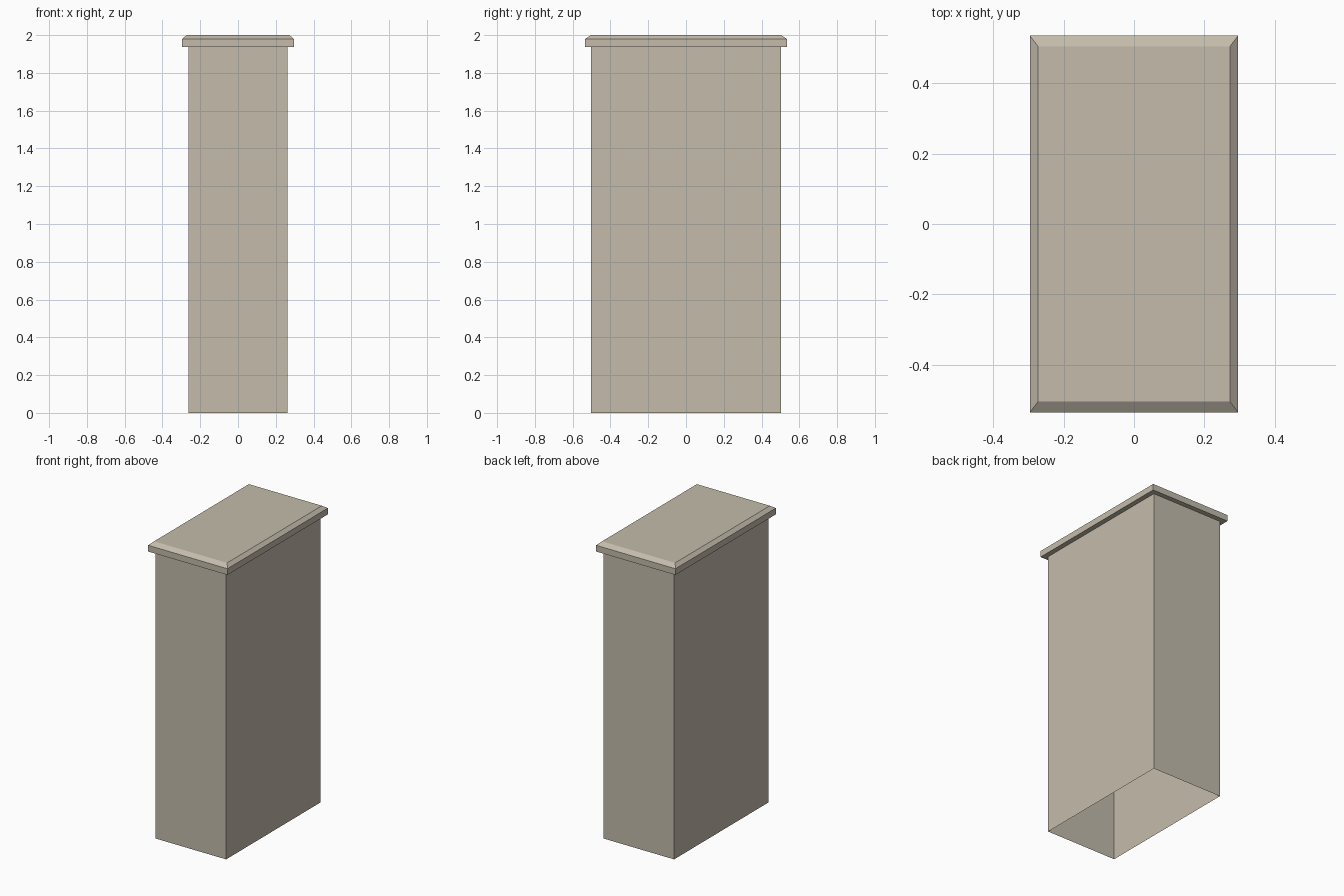
import bpy
import bmesh

if "Cube" in bpy.data.objects:
    bpy.data.objects.remove(bpy.data.objects["Cube"])

# Stone colour
stone = bpy.data.materials.new("warm_grey_stone")
stone.diffuse_color = (0.55, 0.50, 0.41, 1.0)
stone.use_nodes = True
stone.node_tree.nodes["Principled BSDF"].inputs["Base Color"].default_value = stone.diffuse_color

# Rectangular rings from ground to top: half width, half depth, height
RINGS = [
    (0.263, 0.502, 0.0),     # shaft foot, open underneath
    (0.263, 0.502, 1.937),   # shaft top
    (0.296, 0.535, 1.937),   # overhanging cap underside
    (0.296, 0.535, 1.979),   # cap edge
    (0.272, 0.504, 2.0),     # chamfered cap top
]

bm = bmesh.new()
loops = [[bm.verts.new((sx * w, sy * d, z))
          for sx, sy in ((-1, -1), (1, -1), (1, 1), (-1, 1))]
         for w, d, z in RINGS]

# Side faces between neighbouring rings
for low, high in zip(loops, loops[1:]):
    for i in range(4):
        j = (i + 1) % 4
        bm.faces.new((low[i], low[j], high[j], high[i]))

# Flat top
bm.faces.new(loops[-1])

mesh = bpy.data.meshes.new("capped_pillar")
bm.to_mesh(mesh)
bm.free()
mesh.materials.append(stone)
pillar = bpy.data.objects.new("capped_pillar", mesh)
bpy.context.collection.objects.link(pillar)
